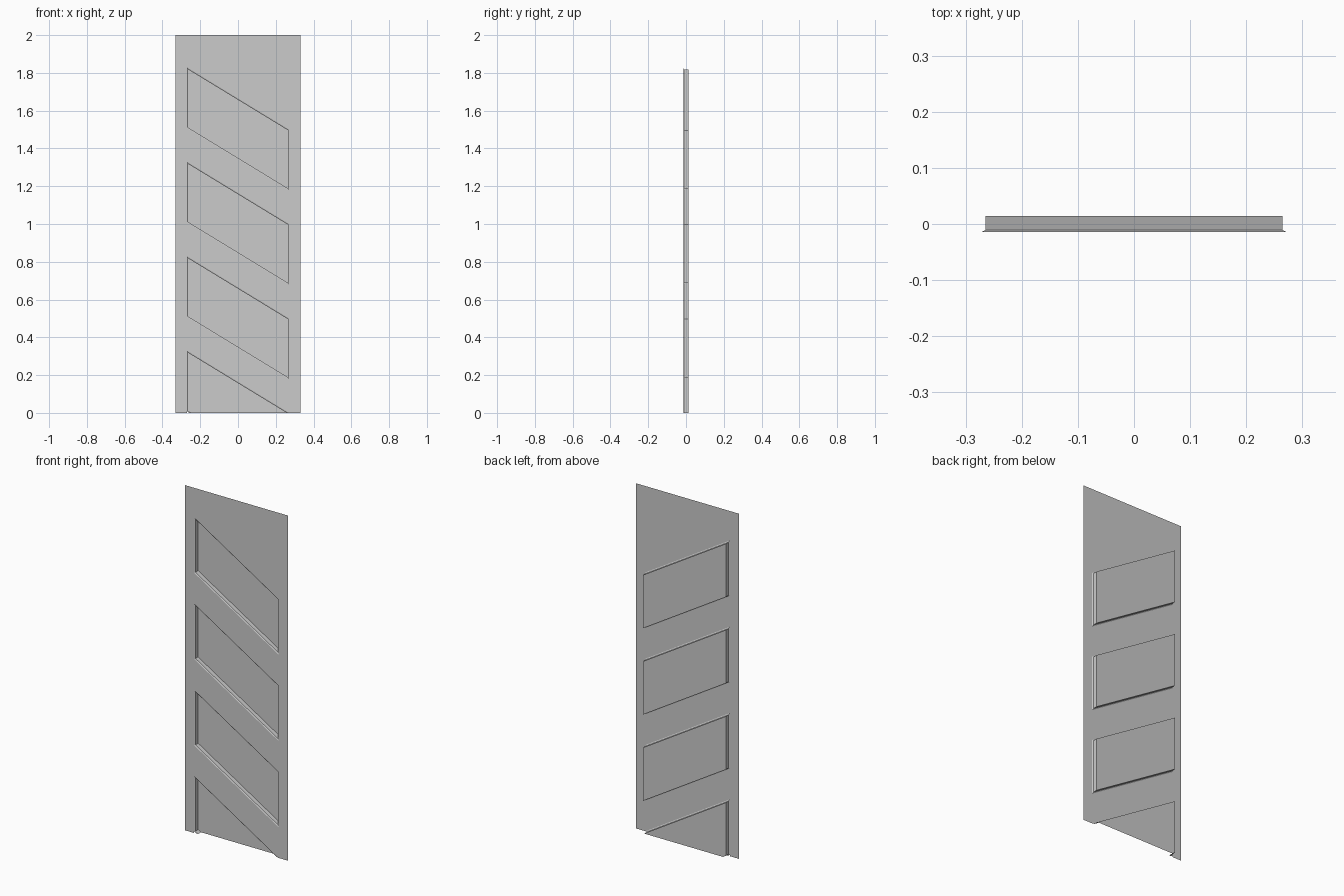
import bpy, bmesh, math

if "Cube" in bpy.data.objects:
    bpy.data.objects.remove(bpy.data.objects["Cube"])

HALF_W, HEIGHT = 0.331, 2.0      # sheet size
HX = 0.271                       # half width of a panel opening
SLOPE = -0.609                   # slant of the panels
OPEN_H = 0.322                   # vertical height of an opening
TOPS = [0.1645 + 0.5 * i for i in range(4)]   # top edge height at x = 0
FRONT, LIP, BACK = -0.014, -0.0105, 0.014


def ring(top, inset):
    """Slanted opening outline (x, z), counter-clockwise from the front."""
    x = HX - inset
    dz = inset * math.hypot(1, SLOPE)
    lo, hi = top - OPEN_H + dz, top - dz
    return [(-x, lo - SLOPE * x), (x, lo + SLOPE * x),
            (x, hi + SLOPE * x), (-x, hi - SLOPE * x)]


def add_face(bm, pts):
    bm.faces.new([bm.verts.new(p) for p in pts])


def finish(bm, name):
    # merge seams and trim everything below the floor line
    bmesh.ops.remove_doubles(bm, verts=bm.verts[:], dist=1e-5)
    bmesh.ops.bisect_plane(bm, geom=bm.verts[:] + bm.edges[:] + bm.faces[:],
                           dist=1e-6, plane_co=(0, 0, 0), plane_no=(0, 0, -1),
                           clear_outer=True)
    mesh = bpy.data.meshes.new(name)
    bm.to_mesh(mesh)
    bm.free()
    bpy.context.collection.objects.link(bpy.data.objects.new(name, mesh))


# Flat front sheet: two side stiles plus slanted rails between openings
bm = bmesh.new()
for a, b in ((-HALF_W, -HX), (HX, HALF_W)):
    add_face(bm, [(a, FRONT, 0), (b, FRONT, 0), (b, FRONT, HEIGHT), (a, FRONT, HEIGHT)])
for i, top in enumerate(TOPS):
    o = ring(top, 0)
    if i + 1 < len(TOPS):
        n = ring(TOPS[i + 1], 0)
        upper = [n[1], n[0]]
    else:
        upper = [(HX, HEIGHT), (-HX, HEIGHT)]
    add_face(bm, [(x, FRONT, z) for x, z in [o[3], o[2]] + upper])
finish(bm, "front_sheet")

# Recessed panels: chamfered lip, straight walls, flat back
for i, top in enumerate(TOPS):
    bm = bmesh.new()
    loops = [[(x, y, z) for x, z in ring(top, inset)]
             for inset, y in ((0, FRONT), (0.006, LIP), (0.006, BACK))]
    for outer, inner in zip(loops, loops[1:]):
        for k in range(4):
            j = (k + 1) % 4
            add_face(bm, [outer[k], outer[j], inner[j], inner[k]])
    add_face(bm, loops[-1])
    finish(bm, f"recessed_panel_{i + 1}")
